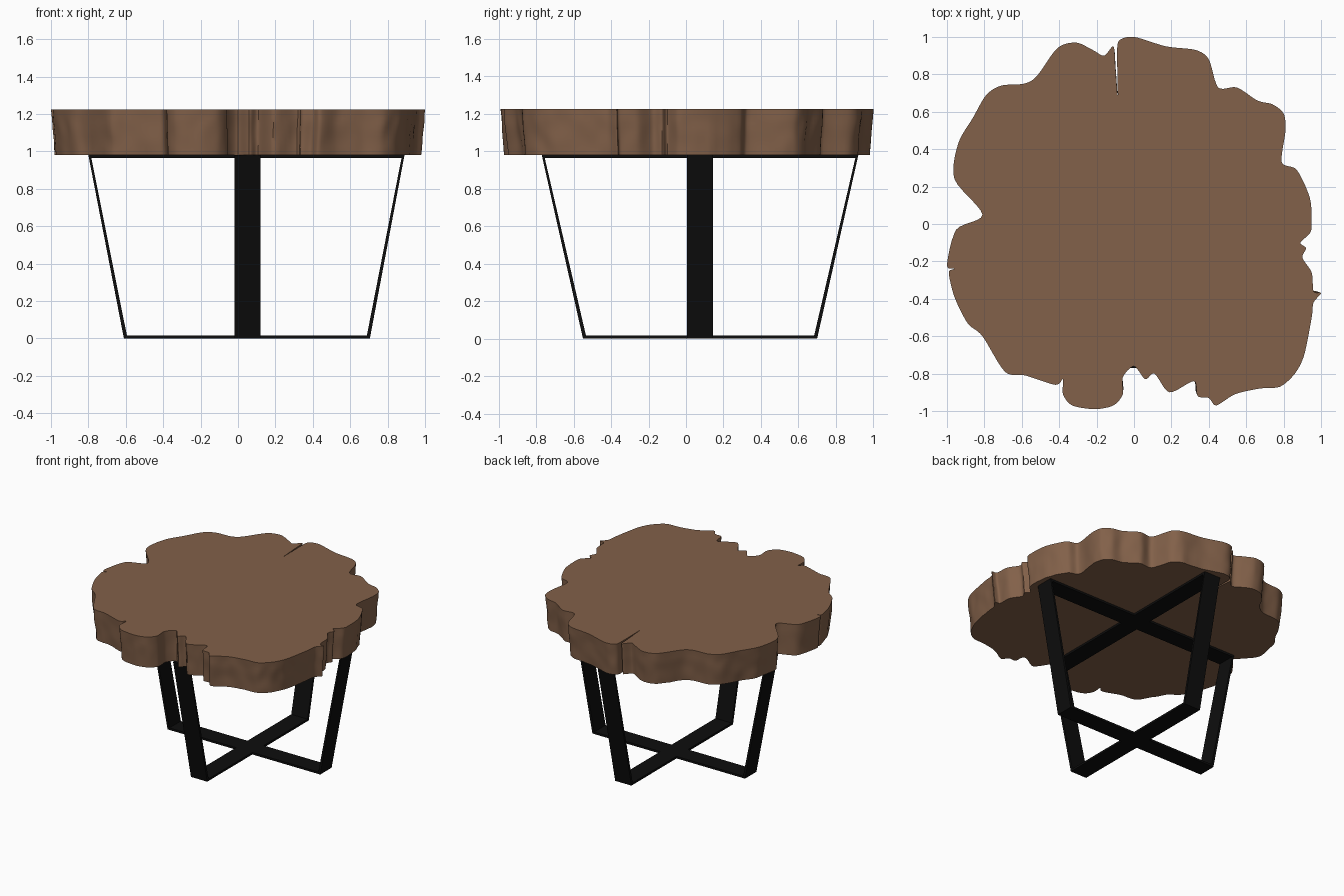
import bpy
import bmesh
from mathutils import Vector, noise

cube = bpy.data.objects.get("Cube")
if cube:
    bpy.data.objects.remove(cube, do_unlink=True)


def make_material(name, colour, roughness):
    material = bpy.data.materials.new(name)
    material.use_nodes = True
    material.diffuse_color = colour
    shader = material.node_tree.nodes["Principled BSDF"]
    shader.inputs["Base Color"].default_value = colour
    shader.inputs["Roughness"].default_value = roughness
    return material


def make_object(name, bm, material):
    bmesh.ops.recalc_face_normals(bm, faces=bm.faces)
    mesh = bpy.data.meshes.new(name)
    bm.to_mesh(mesh)
    bm.free()
    mesh.materials.append(material)
    obj = bpy.data.objects.new(name, mesh)
    bpy.context.collection.objects.link(obj)
    return obj


def smooth_loop(points, steps, tension=0.42):
    """Closed cardinal spline through the given points."""
    result = []
    count = len(points)
    for i in range(count):
        before, start, end, after = (points[(i + k) % count] for k in (-1, 0, 1, 2))
        leave = (end - before) * tension
        arrive = (after - start) * tension
        for step in range(steps):
            t = step / steps
            blend = t * t * (3 - 2 * t)
            result.append(start.lerp(end, blend)
                          + leave * (t * (1 - t) ** 2)
                          - arrive * (t * t * (1 - t)))
    return result


wood = make_material("brown wood", (0.225, 0.119, 0.067, 1), 0.8)
metal = make_material("black metal", (0.004, 0.004, 0.004, 1), 0.6)

# Live edge of the slab, in hundredths, counterclockwise from the right
EDGE = [
    (95, 0), (94, 14), (87, 29), (79, 33), (81, 50), (80, 59), (74, 64),
    (66, 66), (55, 73), (45, 73), (40, 88), (33, 93), (17, 95), (0, 100),
    (-8, 98), (-9, 90), (-8.7, 68), (-10, 85), (-11, 95), (-16, 90),
    (-22, 93), (-31, 97), (-41, 94), (-52, 79), (-59, 75), (-71, 74),
    (-79, 69), (-86, 57), (-94, 43), (-96, 24), (-81, 5), (-95, -3),
    (-100, -22), (-96, -24), (-99, -26), (-96, -39), (-89, -53),
    (-81, -60), (-69, -79), (-58, -81), (-42, -86), (-38, -83),
    (-38, -91), (-33, -97), (-21, -99), (-11, -97), (-6, -91),
    (-6, -82), (0, -76), (6, -83), (11, -80), (19, -90), (32, -84),
    (34, -92), (40, -93), (44, -97), (54, -91), (67, -88), (78, -87),
    (86, -80), (91, -70), (95, -50), (96, -42), (100, -37), (96, -36),
    (95, -26), (90, -18), (92, -13), (89, -10), (94, -5),
]
SLAB_TOP, SLAB_BOTTOM, ROWS = 1.225, 0.98, 10


def build_slab():
    outline = smooth_loop([Vector(p) / 100 for p in EDGE], 6)
    bm = bmesh.new()
    rings = []
    for row in range(ROWS + 1):
        depth = row / ROWS
        z = SLAB_TOP + (SLAB_BOTTOM - SLAB_TOP) * depth
        ring = []
        for p in outline:
            # Rough bark: taper plus ripples stretched along the height
            ripple = noise.noise(Vector((p.x * 14, p.y * 14, z * 9)))
            rough = 0.007 * ripple * min(1, depth * 4)
            scale = 1 - 0.02 * depth + rough
            ring.append(bm.verts.new((p.x * scale, p.y * scale, z)))
        rings.append(ring)
    count = len(outline)
    for upper, lower in zip(rings, rings[1:]):
        for i in range(count):
            j = (i + 1) % count
            bm.faces.new((upper[i], lower[i], lower[j], upper[j]))
    bm.faces.new(rings[0])
    bm.faces.new(reversed(rings[-1]))
    slab = make_object("table_top", bm, wood)
    bpy.ops.object.select_all(action="DESELECT")
    slab.select_set(True)
    bpy.context.view_layer.objects.active = slab
    bpy.ops.object.shade_smooth_by_angle(angle=0.7)


def build_frame(name, top, bottom, sides, place):
    """Closed trapezoid band of flat bar, mapped into the scene by place()."""
    height, bar = SLAB_BOTTOM, 0.016
    outer = [(bottom[0], 0), (bottom[1], 0), (top[1], height), (top[0], height)]
    inner = [(bottom[0] + bar, bar), (bottom[1] - bar, bar),
             (top[1] - bar, height - bar), (top[0] + bar, height - bar)]
    bm = bmesh.new()
    loops = [[bm.verts.new(place(u, side, z)) for u, z in profile]
             for profile, side in ((outer, sides[0]), (outer, sides[1]),
                                   (inner, sides[1]), (inner, sides[0]))]
    for a, b in zip(loops, loops[1:] + loops[:1]):
        for i in range(4):
            j = (i + 1) % 4
            bm.faces.new((a[i], a[j], b[j], b[i]))
    make_object(name, bm, metal)


build_slab()

# Two crossing leg frames
build_frame("leg_frame_across", (-0.80, 0.89), (-0.61, 0.705), (0.005, 0.145),
            lambda u, side, z: (u, side, z))
build_frame("leg_frame_lengthwise", (-0.77, 0.92), (-0.55, 0.70), (-0.02, 0.12),
            lambda u, side, z: (side, u, z))
